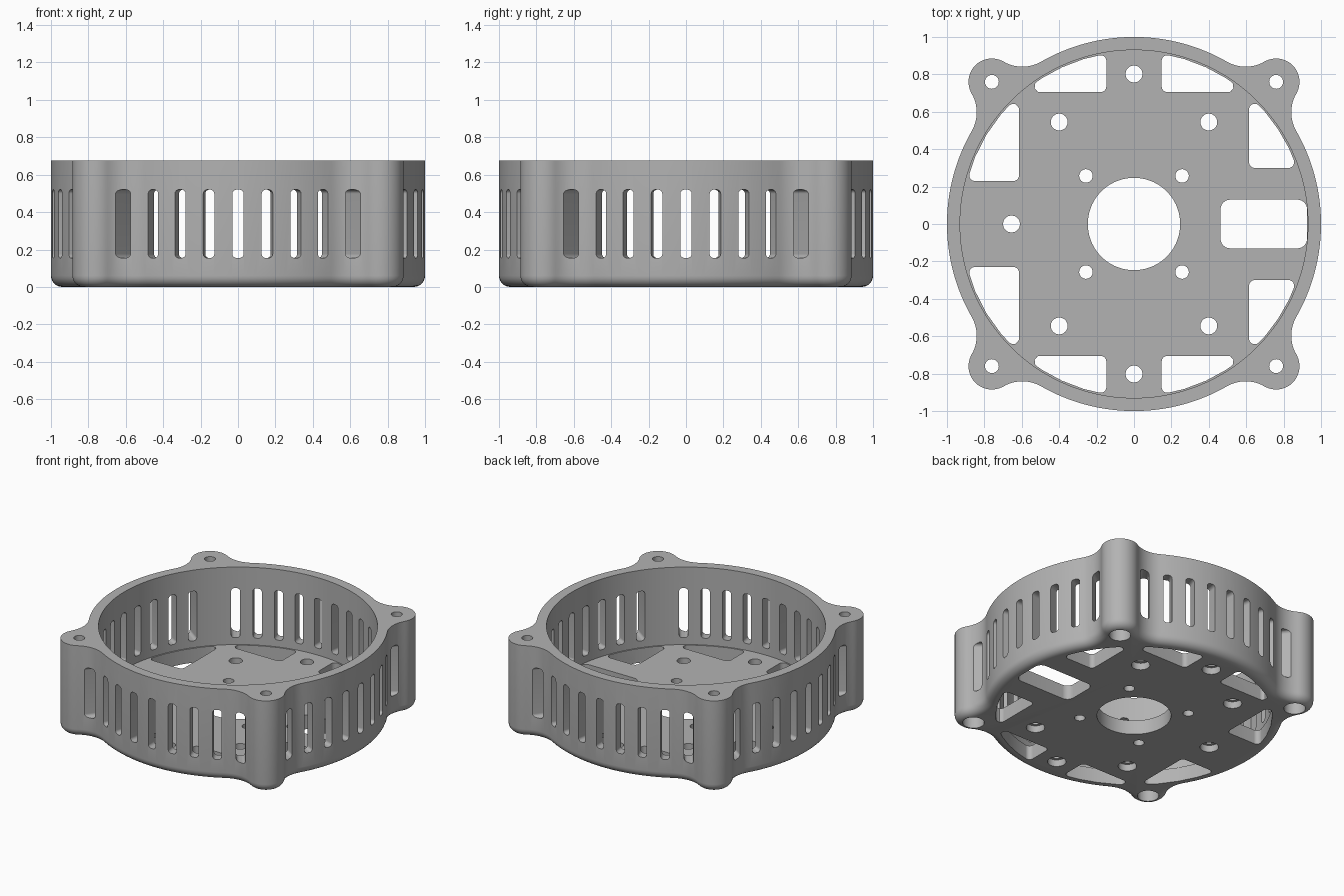
import bpy
import bmesh
from math import sin, cos, pi, radians, atan2, acos, tan, sqrt, hypot
from mathutils import Vector, Matrix

HEIGHT, FLOOR = 0.675, 0.105
RADIUS, CAVITY = 1.0, 0.93
EAR_AT, EAR_R, BLEND_R = 0.76, 0.125, 0.2
EDGE = 0.06

cube = bpy.data.objects.get("Cube")
if cube:
    bpy.data.objects.remove(cube, do_unlink=True)

grey = bpy.data.materials.new("mid_grey")
grey.use_nodes = True
grey.diffuse_color = (0.45, 0.45, 0.45, 1)
grey.node_tree.nodes["Principled BSDF"].inputs["Base Color"].default_value = grey.diffuse_color


def arc(cx, cy, r, a0, a1, n):
    """Points along an arc, end point left out."""
    steps = [a0 + (a1 - a0) * i / n for i in range(n)]
    return [(cx + r * cos(a), cy + r * sin(a)) for a in steps]


def circle(x, y, r, n=48):
    return arc(x, y, r, 0, 2 * pi, n)


def loft(bm, sections):
    """Closed solid through (outline, z) sections, bottom to top."""
    rings = [[bm.verts.new((x, y, z)) for x, y in pts] for pts, z in sections]
    for low, high in zip(rings, rings[1:]):
        for i in range(len(low)):
            j = (i + 1) % len(low)
            bm.faces.new((low[i], low[j], high[j], high[i]))
    bm.faces.new(rings[0][::-1])
    bm.faces.new(rings[-1])
    return [v for ring in rings for v in ring]


def make_object(name, bm):
    bmesh.ops.recalc_face_normals(bm, faces=bm.faces)
    mesh = bpy.data.meshes.new(name)
    bm.to_mesh(mesh)
    bm.free()
    mesh.materials.append(grey)
    obj = bpy.data.objects.new(name, mesh)
    bpy.context.collection.objects.link(obj)
    return obj


def body_outline(inset):
    """Round body with four blended corner ears, shrunk by inset."""
    ear_d = EAR_AT * sqrt(2)
    far, reach = RADIUS + BLEND_R, EAR_R + BLEND_R
    off = acos((far ** 2 + ear_d ** 2 - reach ** 2) / (2 * far * ear_d))
    turn = atan2(far * sin(off), far * cos(off) - ear_d)
    pts = []
    for k in range(4):
        mid = pi / 4 + k * pi / 2
        before, after = mid - off, mid + off
        ex, ey = ear_d * cos(mid), ear_d * sin(mid)
        blend = BLEND_R + inset
        pts += arc(0, 0, RADIUS - inset, mid - pi / 2 + off, before, 32)
        pts += arc(far * cos(before), far * sin(before), blend,
                   before + pi, mid + pi - turn, 12)
        pts += arc(ex, ey, EAR_R - inset, mid - turn, mid + turn, 24)
        pts += arc(far * cos(after), far * sin(after), blend,
                   mid + pi + turn, after + pi, 12)
    return pts


def rounded(corners, r, n=6):
    """Polygon with every corner replaced by a fillet."""
    out = []
    for i, p in enumerate(corners):
        p = Vector(p)
        u = (Vector(corners[i - 1]) - p).normalized()
        v = (Vector(corners[(i + 1) % len(corners)]) - p).normalized()
        half = u.angle(v) / 2
        if half > radians(80):
            out.append(tuple(p))
            continue
        a, b = p + u * r / tan(half), p + v * r / tan(half)
        c = p + (u + v).normalized() * r / sin(half)
        for k in range(n + 1):
            d = a.lerp(b, k / n) - c
            out.append(tuple(c + d.normalized() * r))
    return out


def carve(target, name, bm):
    cutter = make_object(name, bm)
    cutter.hide_render = True
    mod = target.modifiers.new(name, "BOOLEAN")
    mod.operation, mod.solver, mod.object = "DIFFERENCE", "EXACT", cutter
    bpy.context.view_layer.objects.active = target
    bpy.ops.object.modifier_apply(modifier=mod.name)
    bpy.data.objects.remove(cutter, do_unlink=True)


# Outer body with rounded lower edge
bm = bmesh.new()
angles = [i * pi / 12 for i in range(7)]
sections = [(body_outline(EDGE * (1 - sin(a))), EDGE * (1 - cos(a))) for a in angles]
loft(bm, sections + [(body_outline(0), HEIGHT)])
housing = make_object("housing", bm)

# Open round cavity
bm = bmesh.new()
loft(bm, [(circle(0, 0, CAVITY, 160), FLOOR), (circle(0, 0, CAVITY, 160), 1)])
carve(housing, "cavity_cutter", bm)

# Radial vent slots, skipping the ears
bm = bmesh.new()
slot = rounded([(-0.03, 0.155), (0.03, 0.155), (0.03, 0.52), (-0.03, 0.52)], 0.022)
for side in range(4):
    for step in range(-4, 5):
        verts = loft(bm, [(slot, 0.85), (slot, 1.2)])
        for v in verts:
            v.co = (v.co.z, v.co.x, v.co.y)
        turn = Matrix.Rotation(side * pi / 2 + radians(9 * step), 3, "Z")
        bmesh.ops.rotate(bm, verts=verts, cent=(0, 0, 0), matrix=turn)
carve(housing, "vent_cutter", bm)

# Floor openings and screw holes
bm = bmesh.new()
RIM = 0.922


def window(corners, r):
    pts = rounded(corners, r)
    loft(bm, [(pts, -0.1), (pts, 0.2)])


def rim_points(a0, a1):
    return arc(0, 0, RIM, a0, a1, 4) + [(RIM * cos(a1), RIM * sin(a1))]


def bore(x, y, r, head, depth, top):
    loft(bm, [(circle(x, y, head), -0.1), (circle(x, y, head), depth),
              (circle(x, y, r), depth + 0.002), (circle(x, y, r), top)])


for sy in (-1, 1):
    # windows at front and back
    for sx in (-1, 1):
        edge_y, edge_x = 0.705, 0.148
        rim = rim_points(atan2(edge_y, sqrt(RIM ** 2 - edge_y ** 2)),
                         atan2(sqrt(RIM ** 2 - edge_x ** 2), edge_x))
        window([(sx * x, sy * y) for x, y in [(edge_x, edge_y)] + rim], 0.03)
        # windows at the sides
        wall_x, low_y = 0.615, 0.3 if sx > 0 else 0.23
        rim = rim_points(atan2(low_y, sqrt(RIM ** 2 - low_y ** 2)),
                         atan2(sqrt(RIM ** 2 - wall_x ** 2), wall_x))
        window([(sx * x, sy * y) for x, y in [(wall_x, low_y)] + rim], 0.03)
        # screw holes in floor and ears, and small pilot holes
        bore(sx * 0.4, sy * 0.545, 0.045, 0.062, 0.05, 0.2)
        bore(sx * EAR_AT, sy * EAR_AT, 0.037, 0.072, 0.3, 1)
        bore(sx * 0.257, sy * 0.257, 0.036, 0.036, 0.05, 0.2)
    bore(0, sy * 0.802, 0.045, 0.062, 0.05, 0.2)
bore(-0.655, 0, 0.045, 0.062, 0.05, 0.2)
window([(0.463, -0.13), (0.925, -0.13), (0.925, 0.13), (0.463, 0.13)], 0.05)
hub = circle(0, 0, 0.247, 72)
loft(bm, [(hub, -0.1), (hub, 0.2)])
carve(housing, "floor_cutter", bm)

# Smooth curved walls, keep rims crisp
bpy.ops.object.select_all(action="DESELECT")
housing.select_set(True)
bpy.context.view_layer.objects.active = housing
bpy.ops.object.shade_smooth_by_angle(angle=radians(30))
